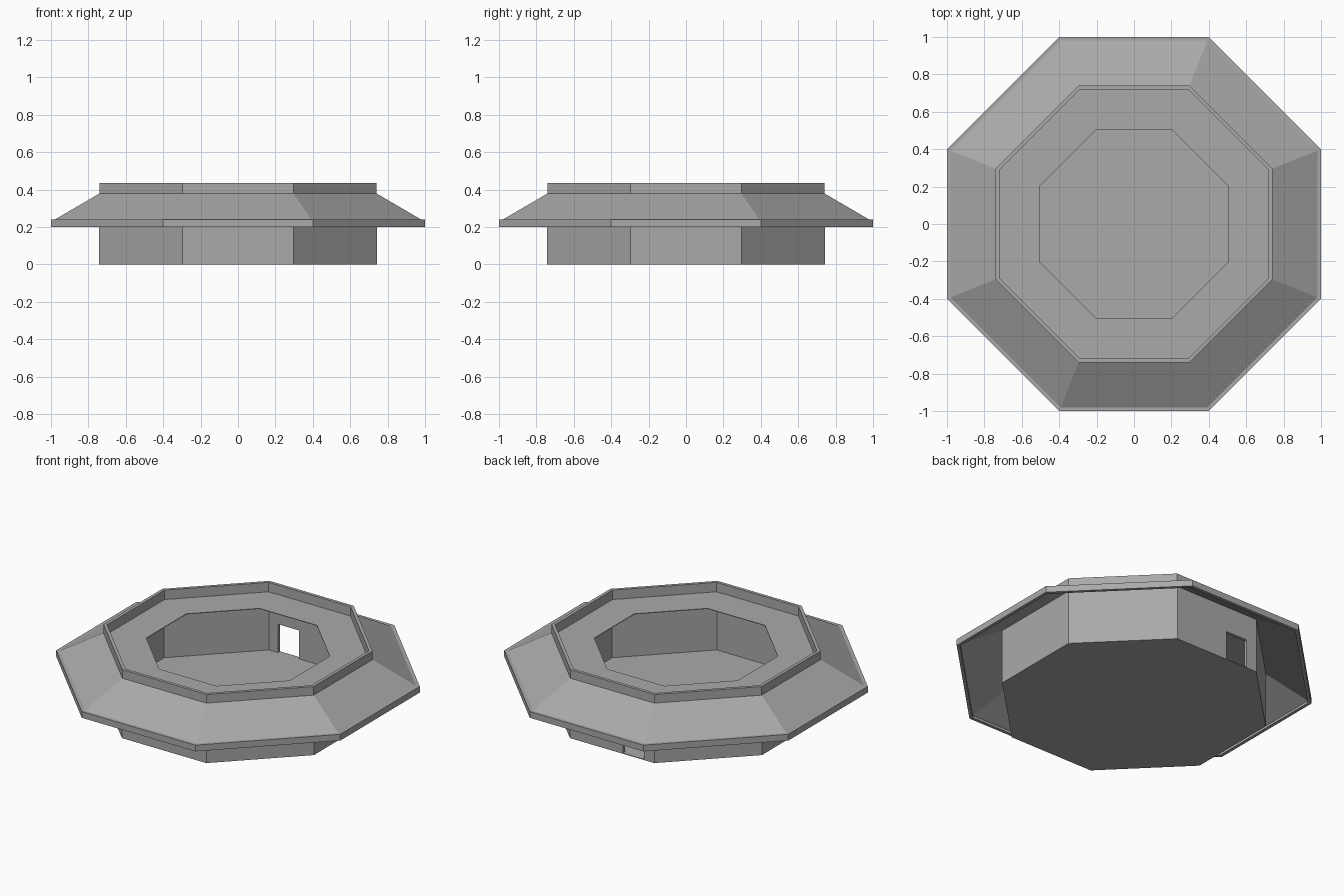
import bpy
import bmesh
from mathutils import Matrix

default = bpy.data.objects.get("Cube")
if default:
    bpy.data.objects.remove(default, do_unlink=True)

# One plain grey for the whole building
grey = bpy.data.materials.new("plain grey")
grey.use_nodes = True
grey.diffuse_color = (0.4, 0.4, 0.4, 1)
shader = grey.node_tree.nodes["Principled BSDF"]
shader.inputs["Base Color"].default_value = grey.diffuse_color
shader.inputs["Roughness"].default_value = 0.9


def finish(name, bm):
    bmesh.ops.recalc_face_normals(bm, faces=bm.faces)
    mesh = bpy.data.meshes.new(name)
    bm.to_mesh(mesh)
    bm.free()
    mesh.materials.append(grey)
    obj = bpy.data.objects.new(name, mesh)
    bpy.context.collection.objects.link(obj)
    return obj


def octagon(bm, r, z):
    """Ring of eight corners with apothem r and half side 0.4 r."""
    k = 0.4
    corners = [(1, -k), (1, k), (k, 1), (-k, 1), (-1, k), (-1, -k), (-k, -1), (k, -1)]
    return [bm.verts.new((r * x, r * y, z)) for x, y in corners]


def octagon_ring(name, profile):
    """Sweep a closed (radius, height) profile around the octagon."""
    bm = bmesh.new()
    rings = [octagon(bm, r, z) for r, z in profile]
    for a, b in zip(rings, rings[1:] + rings[:1]):
        for i in range(8):
            j = (i + 1) % 8
            bm.faces.new((a[i], a[j], b[j], b[i]))
    return finish(name, bm)


def octagon_slab(name, r, low, high):
    bm = bmesh.new()
    a, b = octagon(bm, r, low), octagon(bm, r, high)
    bm.faces.new(a)
    bm.faces.new(b)
    for i in range(8):
        j = (i + 1) % 8
        bm.faces.new((a[i], a[j], b[j], b[i]))
    return finish(name, bm)


WALL, INNER, FLOOR, DECK = 0.743, 0.722, 0.004, 0.375

# Floor and thin outer walls
floor = octagon_slab("floor", WALL, 0, FLOOR)
walls = octagon_ring("walls", [(WALL, FLOOR), (WALL, 0.365), (INNER, 0.365), (INNER, FLOOR)])

# Doorway cut through the back wall
bm = bmesh.new()
bmesh.ops.create_cube(bm, size=1, matrix=Matrix.Translation((-0.15, 0.73, 0.085))
                      @ Matrix.Diagonal((0.15, 0.2, 0.2, 1)))
cutter = finish("doorway_cutter", bm)
cutter.hide_render = True
cut = walls.modifiers.new("doorway", "BOOLEAN")
cut.operation = "DIFFERENCE"
cut.solver = "EXACT"
cut.object = cutter
bpy.context.view_layer.update()
walls.data = bpy.data.meshes.new_from_object(
    walls.evaluated_get(bpy.context.evaluated_depsgraph_get()))
walls.modifiers.clear()
bpy.data.objects.remove(cutter, do_unlink=True)

# Hollow sloping roof with an upright eave lip
octagon_ring("sloping_roof", [(1, 0.2), (1, 0.24), (0.98, 0.24), (0.74, 0.38),
                              (0.73, 0.355), (0.98, 0.215), (0.98, 0.2)])

# Parapet around the roof deck
octagon_ring("parapet", [(0.74, 0.36), (0.74, 0.435), (0.72, 0.435), (0.72, 0.36)])

# Thin flat deck with a wide octagonal opening
octagon_ring("roof_deck", [(0.725, DECK), (0.505, DECK), (0.505, DECK - 0.004), (0.725, DECK - 0.004)])
